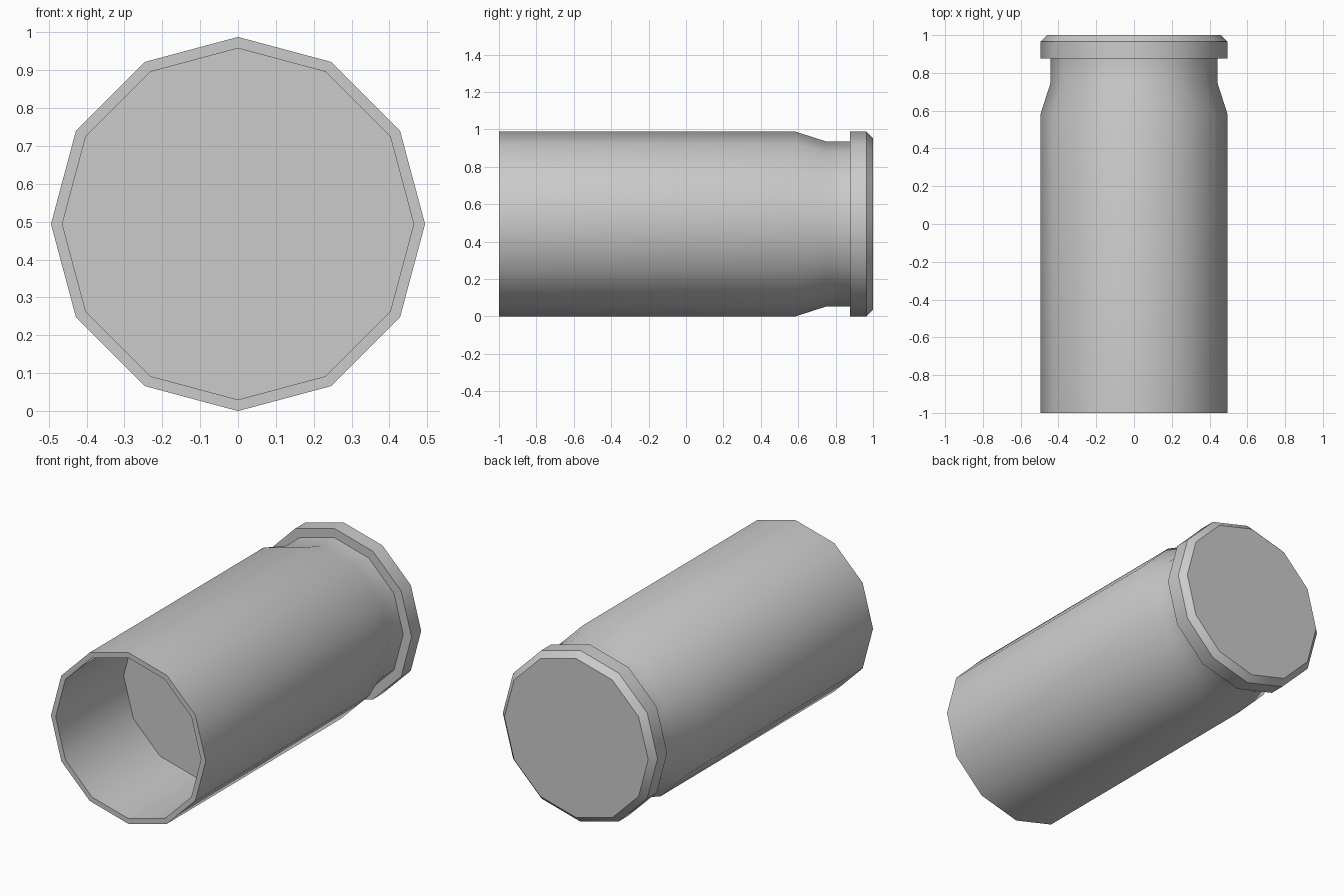
import bpy, bmesh, math

if "Cube" in bpy.data.objects:
    bpy.data.objects.remove(bpy.data.objects["Cube"])

SIDES = 12
CENTRE_Z = 0.494

# (y, radius) from the inner floor, out over the open mouth, along the wall to the base
PROFILE = [(-0.38, 0.464), (-1.0, 0.464), (-1.0, 0.494), (0.585, 0.494),
           (0.75, 0.441), (0.877, 0.441), (0.877, 0.494), (0.965, 0.494),
           (1.0, 0.459)]


def lathe_y(name, profile):
    bm = bmesh.new()
    rings = []
    for y, r in profile:
        angles = [2 * math.pi * i / SIDES for i in range(SIDES)]
        rings.append([bm.verts.new((r * math.cos(a), y, CENTRE_Z + r * math.sin(a)))
                      for a in angles])
    for a, b in zip(rings, rings[1:]):
        for i in range(SIDES):
            j = (i + 1) % SIDES
            bm.faces.new((a[i], a[j], b[j], b[i]))
    # Inner floor and flat base
    bm.faces.new(rings[0])
    bm.faces.new(rings[-1])
    bmesh.ops.recalc_face_normals(bm, faces=bm.faces)
    mesh = bpy.data.meshes.new(name)
    bm.to_mesh(mesh)
    bm.free()
    obj = bpy.data.objects.new(name, mesh)
    bpy.context.collection.objects.link(obj)
    return obj


# Hollow casing with tapered groove and chamfered rim
casing = lathe_y("casing", PROFILE)
bpy.context.view_layer.objects.active = casing
casing.select_set(True)
bpy.ops.object.shade_smooth_by_angle(angle=math.radians(35))
